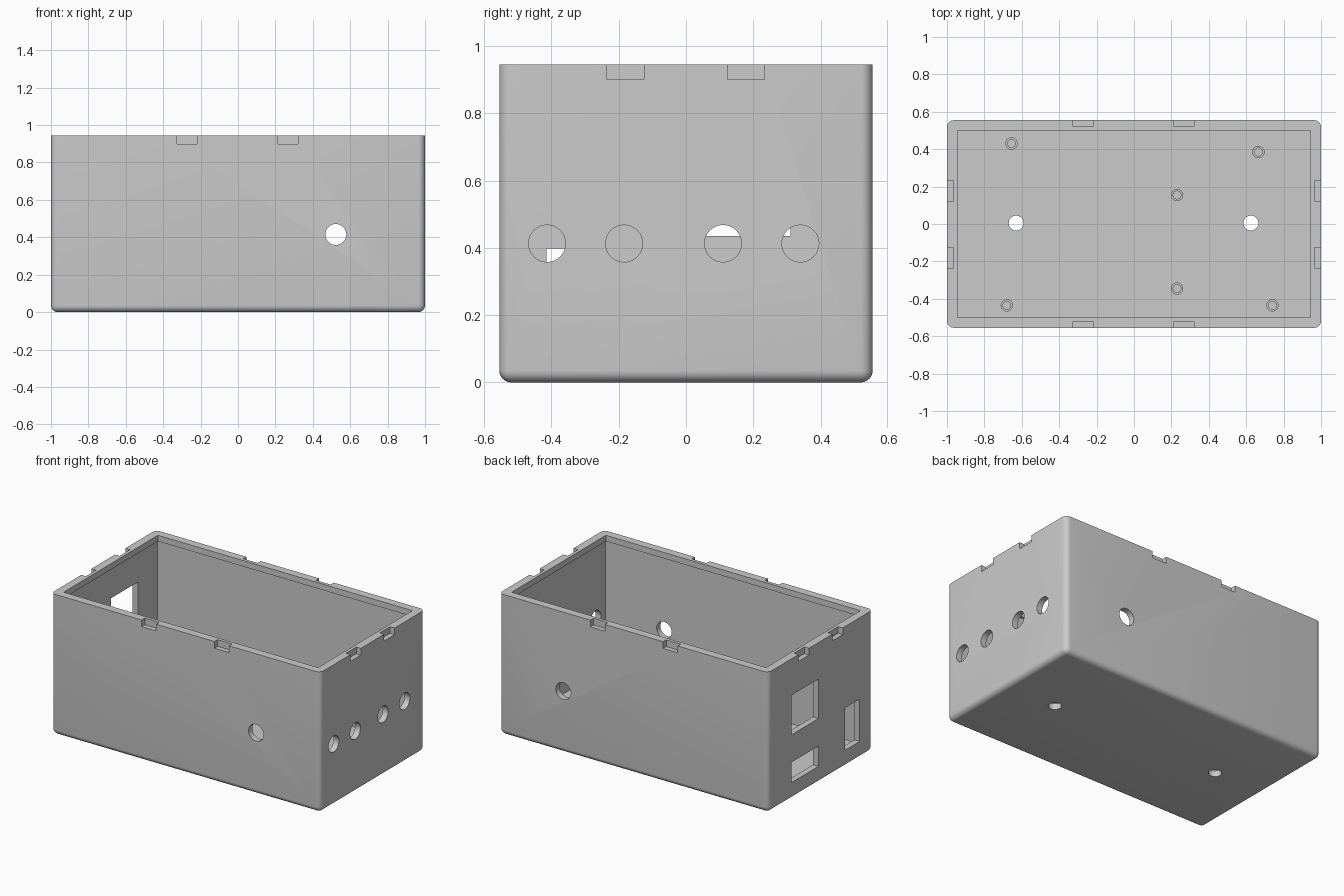
import bpy, bmesh, math
from mathutils import Matrix

if "Cube" in bpy.data.objects:
    bpy.data.objects.remove(bpy.data.objects["Cube"])

HX, HY, H = 1.0, 0.555, 0.945      # outer half sizes and height
WALL, RIM = 0.04, 0.055            # wall thickness, thicker rim at the top
RIM_Z = 0.905                      # underside of the rim
FLOOR = 0.04

grey = bpy.data.materials.new("plain grey")
grey.diffuse_color = (0.6, 0.6, 0.6, 1)
grey.use_nodes = True
grey.node_tree.nodes["Principled BSDF"].inputs["Base Color"].default_value = grey.diffuse_color


def make(name, bm):
    bmesh.ops.recalc_face_normals(bm, faces=bm.faces)
    me = bpy.data.meshes.new(name)
    bm.to_mesh(me)
    bm.free()
    me.materials.append(grey)
    ob = bpy.data.objects.new(name, me)
    bpy.context.collection.objects.link(ob)
    return ob


def box_bm(x0, x1, y0, y1, z0, z1):
    bm = bmesh.new()
    bmesh.ops.create_cube(bm, size=1)
    for v in bm.verts:
        v.co = (x1 if v.co.x > 0 else x0, y1 if v.co.y > 0 else y0, z1 if v.co.z > 0 else z0)
    return bm


def box(name, *dims):
    return make(name, box_bm(*dims))


def cylinder(name, centre, r, depth, axis="Z", sides=32):
    bm = bmesh.new()
    rot = {"X": Matrix.Rotation(math.pi / 2, 4, "Y"),
           "Y": Matrix.Rotation(math.pi / 2, 4, "X"), "Z": Matrix()}[axis]
    bmesh.ops.create_cone(bm, cap_ends=True, segments=sides, radius1=r, radius2=r,
                          depth=depth, matrix=Matrix.Translation(centre) @ rot)
    return make(name, bm)


def cut(target, cutter):
    cutter.hide_render = True
    mod = target.modifiers.new("cut", "BOOLEAN")
    mod.operation, mod.solver, mod.object = "DIFFERENCE", "EXACT", cutter
    bpy.context.view_layer.objects.active = target
    bpy.ops.object.modifier_apply(modifier=mod.name)
    bpy.data.objects.remove(cutter)


def smooth(ob):
    bpy.ops.object.select_all(action="DESELECT")
    ob.select_set(True)
    bpy.context.view_layer.objects.active = ob
    bpy.ops.object.shade_smooth_by_angle(angle=math.radians(30))


# Outer shell: rounded corners and base, sharp top edge
bm = box_bm(-HX, HX, -HY, HY, 0, H)
round_edges = [e for e in bm.edges if min(v.co.z for v in e.verts) < 0.01]
bmesh.ops.bevel(bm, geom=round_edges, offset=0.036, segments=6, profile=0.5, affect="EDGES")
case = make("enclosure_body", bm)

# Cavity, narrower at the rim
cut(case, box("cavity", -HX + WALL, HX - WALL, -HY + WALL, HY - WALL, FLOOR, RIM_Z))
cut(case, box("rim_opening", -HX + RIM, HX - RIM, -HY + RIM, HY - RIM, RIM_Z - 0.1, H + 0.1))

# Snap notches round the rim
for s in (-1, 1):
    for x in (-0.273, 0.268):
        y0, y1 = sorted((s * (HY - 0.033), s * (HY + 0.1)))
        cut(case, box("notch", x - 0.054, x + 0.054, y0, y1, 0.90, 1.1))
    for y in (-0.18, 0.178):
        x0, x1 = sorted((s * (HX - 0.034), s * (HX + 0.1)))
        cut(case, box("notch", x0, x1, y - 0.055, y + 0.055, 0.90, 1.1))

# Row of round holes on the right wall
for y in (-0.413, -0.184, 0.11, 0.34):
    cut(case, cylinder("side_hole", (HX, y, 0.413), 0.055, 0.3, "X"))

# Matching holes in front and back walls
for s in (-1, 1):
    cut(case, cylinder("wall_hole", (0.523, s * HY, 0.415), 0.056, 0.3, "Y"))

# Screw holes in the floor
for x in (-0.63, 0.625):
    cut(case, cylinder("floor_hole", (x, 0.005, 0), 0.04, 0.3))

# Connector windows on the left wall: y range, z range
for y0, y1, z0, z1 in ((0.022, 0.31, 0.435, 0.70), (0.022, 0.31, 0.114, 0.25),
                       (-0.415, -0.26, 0.114, 0.398)):
    cut(case, box("window", -HX - 0.1, -HX + 0.1, y0, y1, z0, z1))
smooth(case)

# Hollow standoffs on the floor
POST = 0.09
for x, y in ((-0.655, 0.43), (0.665, 0.385), (0.23, 0.155),
             (0.23, -0.345), (-0.68, -0.435), (0.74, -0.435)):
    post = cylinder("standoff", (x, y, FLOOR + POST / 2 - 0.005), 0.033, POST + 0.01, sides=24)
    cut(post, cylinder("bore", (x, y, FLOOR + POST / 2 + 0.01), 0.021, POST, sides=24))
    smooth(post)
